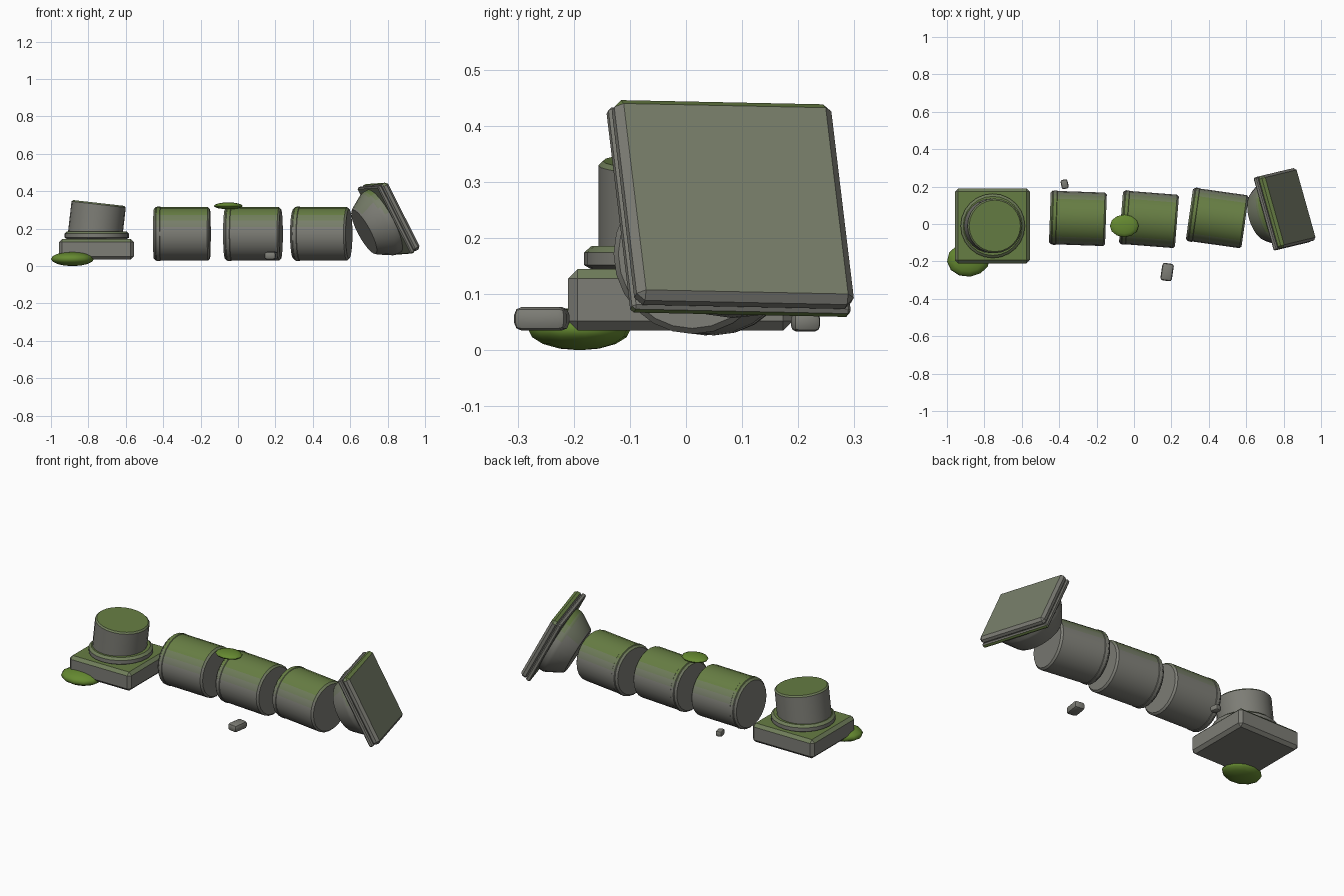
import bpy, bmesh, math
from mathutils import Matrix, Vector

if "Cube" in bpy.data.objects:
    bpy.data.objects.remove(bpy.data.objects["Cube"])


def mat(name, rgb):
    m = bpy.data.materials.new(name)
    m.diffuse_color = (*rgb, 1)
    m.use_nodes = True
    m.node_tree.nodes["Principled BSDF"].inputs["Base Color"].default_value = m.diffuse_color
    return m


STONE, GREEN = (0.205, 0.205, 0.18), (0.13, 0.205, 0.05)
mix = lambda t: tuple(a + (b - a) * t for a, b in zip(STONE, GREEN))
stone = mat("stone", STONE)
tints = [stone, mat("faint_moss_stone", mix(0.3)), mat("half_moss_stone", mix(0.6)),
         mat("mossy_stone", mix(0.95))]
moss = mat("moss", (0.13, 0.25, 0.03))
Z90 = Matrix.Rotation(math.pi / 2, 4, 'Y')


def finish(name, bm, matrix, mats, limits=(), angle=32):
    """Place the mesh, tint upward faces by their slope, keep hard edges sharp."""
    bm.transform(matrix)
    bmesh.ops.recalc_face_normals(bm, faces=bm.faces)
    bm.normal_update()
    for f in bm.faces:
        f.smooth = True
        f.material_index = sum(f.normal.z > l for l in limits)
    for e in bm.edges:
        e.smooth = len(e.link_faces) == 2 and e.calc_face_angle(0) < math.radians(angle)
    me = bpy.data.meshes.new(name)
    bm.to_mesh(me)
    bm.free()
    for m in mats:
        me.materials.append(m)
    ob = bpy.data.objects.new(name, me)
    bpy.context.collection.objects.link(ob)
    return ob


MOSSY = (0.35, 0.58, 0.78)


def box(name, size, matrix, bevel):
    bm = bmesh.new()
    bmesh.ops.create_cube(bm, size=1)
    bm.transform(Matrix.Diagonal((*size, 1)))
    bmesh.ops.bevel(bm, geom=bm.edges[:], offset=bevel, segments=1, affect='EDGES')
    return finish(name, bm, matrix, tints, MOSSY)


def lathe(name, profile, matrix, sides=24):
    """Closed solid turned about z from (radius, height) points."""
    bm = bmesh.new()
    rings = [[bm.verts.new((r * math.cos(2 * math.pi * i / sides),
                            r * math.sin(2 * math.pi * i / sides), z))
              for i in range(sides)] for r, z in profile]
    for a, b in zip(rings, rings[1:]):
        for i in range(sides):
            j = (i + 1) % sides
            bm.faces.new((a[i], a[j], b[j], b[i]))
    bm.faces.new(rings[0][::-1])
    bm.faces.new(rings[-1])
    return finish(name, bm, matrix, tints, MOSSY)


def drum_profile(r, h, b=0.01):
    return [(r - b, -h / 2), (r, -h / 2 + b), (r, h / 2 - b), (r - b, h / 2)]


def lump(name, loc, radii, mats, rot=0):
    bm = bmesh.new()
    bmesh.ops.create_uvsphere(bm, u_segments=12, v_segments=8, radius=1)
    return finish(name, bm, Matrix.Translation(loc) @ Matrix.Rotation(rot, 4, 'Z')
                  @ Matrix.Diagonal((*radii, 1)), mats, angle=60)


def pebble(name, loc, size, rot):
    bm = bmesh.new()
    bmesh.ops.create_cube(bm, size=1)
    bm.transform(Matrix.Diagonal((*size, 1)))
    bmesh.ops.bevel(bm, geom=bm.edges[:], offset=min(size) * 0.32, segments=2,
                    profile=0.5, affect='EDGES')
    return finish(name, bm, Matrix.Translation(loc) @ Matrix.Rotation(rot, 4, 'Z'), [stone])


T = Matrix.Translation

# Standing base: plinth, rounded ring, tilted broken stump
box("plinth", (0.4, 0.4, 0.11), T((-0.757, -0.01, 0.09)), 0.017)
lathe("base_ring", [(0.155, -0.022), (0.172, -0.012), (0.172, 0.01), (0.158, 0.022)],
      T((-0.755, -0.01, 0.164)))
lathe("shaft_stump", drum_profile(0.146, 0.19, 0.008),
      T((-0.755, -0.01, 0.243)) @ Matrix.Rotation(math.radians(6.5), 4, 'Y'))

# Fallen shaft drums, each with a narrow band near its left end
for i, (x, y, turn) in enumerate([(-0.30, 0.03, -2), (0.08, 0.025, -4.5), (0.445, 0.032, -8)], 1):
    place = T((x, y, 0.172)) @ Matrix.Rotation(math.radians(turn), 4, 'Z') @ Z90
    lathe(f"shaft_drum_{i}", drum_profile(0.143, 0.3), place)
    lathe(f"drum_band_{i}", drum_profile(0.1455, 0.03, 0.006), place @ T((0, 0, -0.125)))

# Toppled capital: square slab, under-slab and flared bell, axis along n
u = Vector((-0.27, 0.963, -0.02)).normalized()
n = Vector((0.853, 0.249, 0.46))
n = (n - u * n.dot(u)).normalized()
w = n.cross(u)
frame = T((0.836, 0.089, 0.27)) @ Matrix((u, w, n)).transposed().to_4x4()
box("capital_slab", (0.402, 0.402, 0.045), frame @ T((0, 0, -0.0225)), 0.014)
box("capital_under_slab", (0.405, 0.405, 0.025), frame @ T((0, 0, -0.052)), 0.006)
lathe("capital_bell", [(0.132, -0.19), (0.14, -0.182), (0.185, -0.105), (0.19, -0.09),
                       (0.19, -0.05)], frame)

# Moss clumps and loose pebbles
lump("moss_clump_base", (-0.885, -0.19, 0.038), (0.115, 0.092, 0.038), [moss], 0.1)
lump("moss_clump_drum", (-0.052, -0.01, 0.322), (0.077, 0.06, 0.018), [moss])
pebble("pebble_front", (0.177, -0.257, 0.056), (0.062, 0.094, 0.042), -0.15)
pebble("pebble_back", (-0.371, 0.213, 0.05), (0.038, 0.05, 0.034), 0.2)
